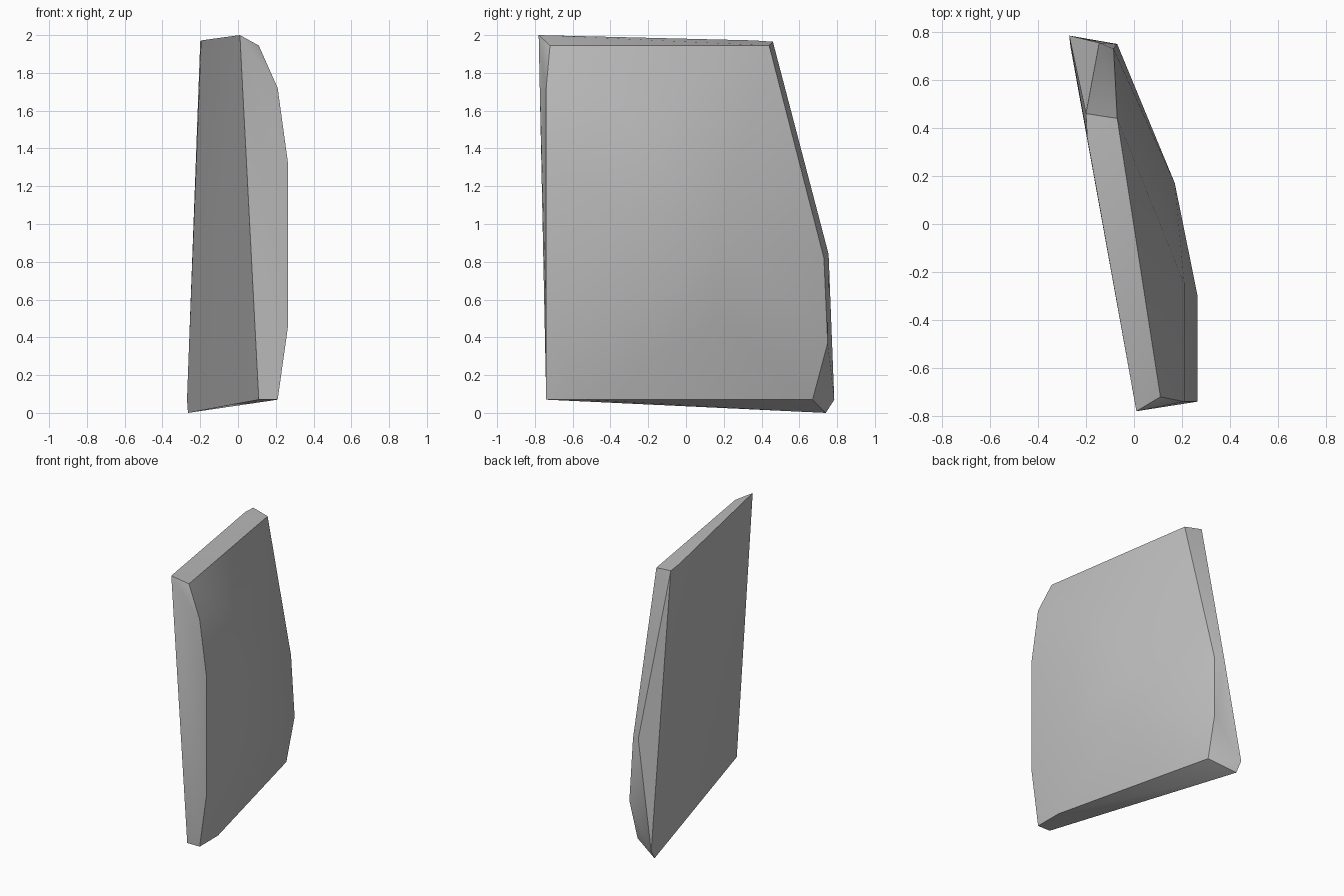
import bpy, bmesh, math

cube = bpy.data.objects.get("Cube")
if cube:
    bpy.data.objects.remove(cube, do_unlink=True)

# One plain stone colour
stone = bpy.data.materials.new("stone_grey")
stone.use_nodes = True
colour = (0.5, 0.5, 0.5, 1)
stone.diffuse_color = colour
stone.node_tree.nodes["Principled BSDF"].inputs["Base Color"].default_value = colour

# Corners of the flat broken side
flat_side = [(.01, -.78, 2), (-.195, .36, 1.972), (-.2, .46, 1.965),
             (-.27, .785, .07), (-.265, .74, 0), (.11, -.74, .07)]
# Front rim, from the chipped top corner down to the base
front_rim = [(.11, -.72, 1.945), (.21, -.74, 1.72), (.265, -.74, 1.32),
             (.265, -.74, .46), (.21, -.74, .07)]
# Back rim, from top to base
back_rim = [(-.07, .44, 1.945), (-.145, .755, .84), (-.085, .73, .82),
            (-.07, .75, .37), (-.08, .67, .07)]
# Bulging worn side
bulge = [(.265, -.3, 1.1), (.265, -.3, .55), (.17, .17, .95),
         (.17, .17, .5), (.21, -.25, 1.55), (.21, -.53, .07)]

# The slab is the convex solid wrapped around those corners
bm = bmesh.new()
for point in flat_side + front_rim + back_rim + bulge:
    bm.verts.new(point)
hull = bmesh.ops.convex_hull(bm, input=bm.verts)
loose = [v for v in bm.verts if not v.link_faces]
bmesh.ops.delete(bm, geom=loose, context='VERTS')
bmesh.ops.recalc_face_normals(bm, faces=bm.faces)

mesh = bpy.data.meshes.new("stone_slab")
bm.to_mesh(mesh)
bm.free()
mesh.materials.append(stone)
slab = bpy.data.objects.new("stone_slab", mesh)
bpy.context.collection.objects.link(slab)

# Soft shading with crisp rims
bpy.ops.object.select_all(action='DESELECT')
slab.select_set(True)
bpy.context.view_layer.objects.active = slab
bpy.ops.object.shade_smooth_by_angle(angle=math.radians(35))
